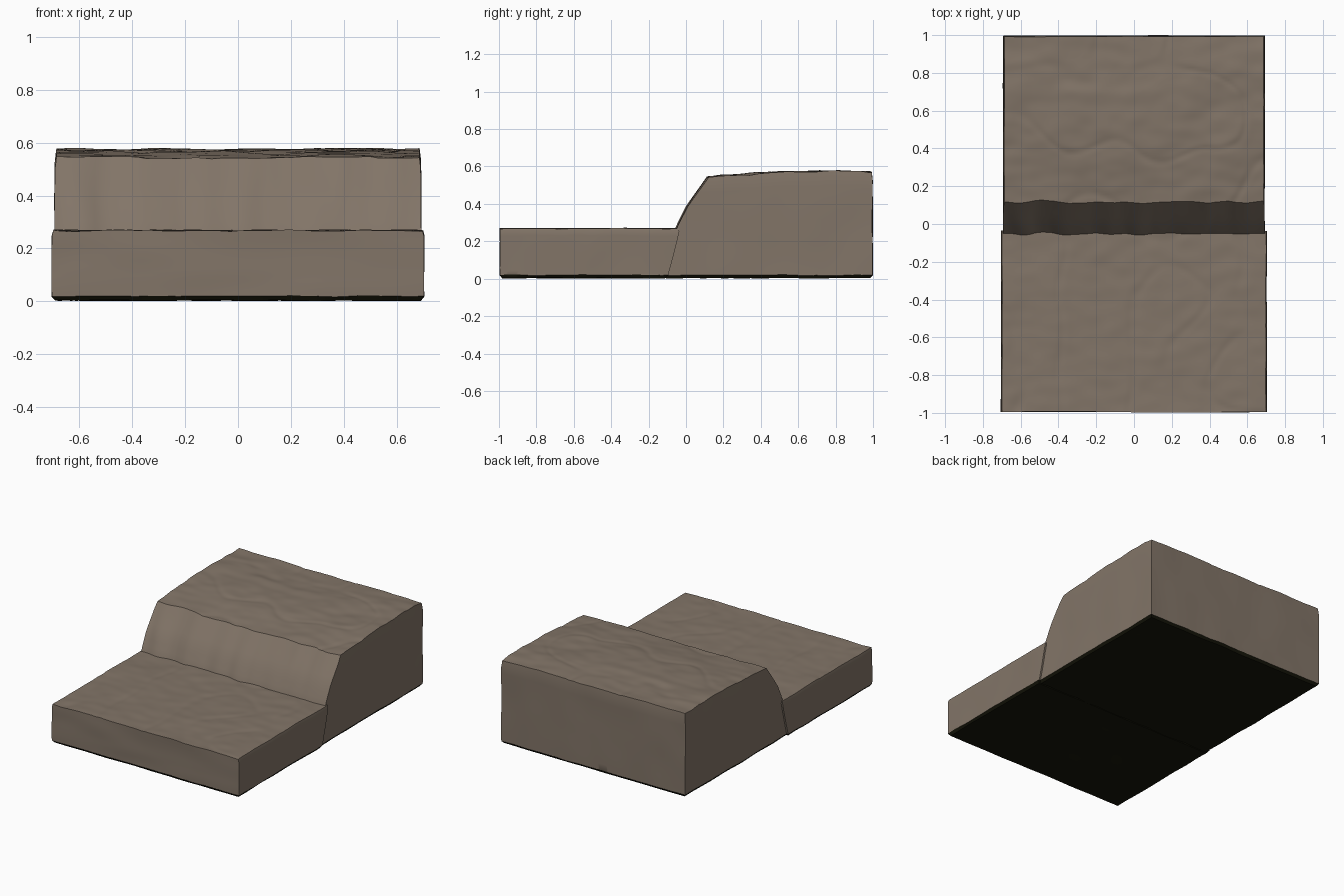
import bpy
import bmesh
import math
from mathutils import Vector, noise

cube = bpy.data.objects.get("Cube")
if cube:
    bpy.data.objects.remove(cube, do_unlink=True)


def make_material(name, rgb):
    mat = bpy.data.materials.new(name)
    mat.use_nodes = True
    mat.diffuse_color = (*rgb, 1)
    bsdf = mat.node_tree.nodes["Principled BSDF"]
    bsdf.inputs["Base Color"].default_value = (*rgb, 1)
    bsdf.inputs["Roughness"].default_value = 0.9
    return mat


earth = make_material("brown earth", (0.225, 0.178, 0.138))
underside = make_material("dark underside", (0.008, 0.008, 0.003))


def interp(points, t):
    """Piecewise linear curve through (t, value) points."""
    for (a, va), (b, vb) in zip(points, points[1:]):
        if t <= b:
            return va + (vb - va) * max(0, t - a) / (b - a)
    return points[-1][1]


def bumps(x, y, freq, seed):
    return noise.noise(Vector((x * freq, y * freq, seed)))


def ground_bumps(x, y, amp, seed):
    """Broad swells with a few shallow creases."""
    swell = bumps(x, y, 4, seed) + 0.5 * bumps(x, y * 1.5, 9, seed + 3)
    crease = max(0, 0.08 - abs(bumps(x, y, 2.5, seed + 7))) / 0.08
    return amp * (swell - 0.5 * crease)


def flutes(x, z):
    """Vertical ribs worn into the slope."""
    warp = x + 0.03 * bumps(x, z, 4, 5)
    return 0.011 * noise.noise(Vector((warp * 9, z * 1.5, 2))) - 0.012 * abs(
        noise.noise(Vector((warp * 5, z, 8))))


def earth_block(name, nx, ny, nz, place):
    """Closed block: place(u, v, w) maps the unit cube's skin to a point."""
    bm = bmesh.new()
    verts = {}

    def vert(i, j, k):
        if (i, j, k) not in verts:
            verts[i, j, k] = bm.verts.new(place(i / nx, j / ny, k / nz))
        return verts[i, j, k]

    sizes = (nx, ny, nz)
    for axis in range(3):
        a, b = (axis + 1) % 3, (axis + 2) % 3
        for side in (0, sizes[axis]):
            for p in range(sizes[a]):
                for q in range(sizes[b]):
                    corners = []
                    for dp, dq in ((0, 0), (1, 0), (1, 1), (0, 1)):
                        key = [0, 0, 0]
                        key[axis], key[a], key[b] = side, p + dp, q + dq
                        corners.append(vert(*key))
                    bm.faces.new(corners if side else corners[::-1])
    bmesh.ops.recalc_face_normals(bm, faces=bm.faces)
    bm.normal_update()
    for f in bm.faces:
        low = f.calc_center_median().z < 0.03
        f.material_index = 1 if low and f.normal.z < -0.3 else 0
    mesh = bpy.data.meshes.new(name)
    bm.to_mesh(mesh)
    bm.free()
    mesh.materials.append(earth)
    mesh.materials.append(underside)
    obj = bpy.data.objects.new(name, mesh)
    bpy.context.collection.objects.link(obj)
    bpy.ops.object.select_all(action="DESELECT")
    obj.select_set(True)
    bpy.context.view_layer.objects.active = obj
    bpy.ops.object.shade_smooth_by_angle(angle=math.radians(32))


def block_point(u, v, w, half, front, back, top, amp, seed):
    """Point on a block with a rounded foot, wavy walls and a rough top."""
    foot = 0.012 if w == 0 else 0
    lip = 0.005 if w == 1 else 0
    x = (2 * u - 1) * (half - foot - lip)
    y_guess = front(x, top(0) * w) * (1 - v) + back * v
    height = top(y_guess) + ground_bumps(x, y_guess, amp, seed)
    # The first ring sits low, the rest spread evenly up to the top
    rim = 0.02 + 0.006 * bumps(x, y_guess, 7, 11)
    low = 0.004 + 0.004 * bumps(x, y_guess, 5, 4)
    z = interp([(0, low), (1 / 14, rim), (1, height)], w)
    y0 = front(x, z) + foot
    y = y0 + (back - foot - lip - y0) * v
    if u in (0, 1):
        x += 0.004 * bumps(y, z, 4, 20 + u)
    if v == 1:
        y += 0.004 * bumps(x, z, 4, 30)
    return Vector((x, y, z))


# Lower terrace at the front, its back edge tucked under the slope
slope = [(0, -0.12), (0.27, -0.055), (0.39, 0.005), (0.545, 0.115)]


def terrace_point(u, v, w):
    def front(x, z):
        return -0.995 + 0.004 * bumps(x, z * 3, 3, 40)

    p = block_point(u, v, w, 0.703, front, -0.03, lambda y: 0.268, 0.006, 1)
    p.y -= 0.07 * v * (1 - w)
    return p


earth_block("lower_terrace", 90, 64, 14, terrace_point)

# Upper terrace with the fluted slope as its front face
crown = [(0.1, 0.545), (0.3, 0.558), (0.5, 0.572), (0.8, 0.577), (1, 0.57)]


def plateau_point(u, v, w):
    def front(x, z):
        return interp(slope, z) + flutes(x, z) + 0.004

    def top(y):
        return interp(crown, y)

    return block_point(u, v, w, 0.692, front, 0.997, top, 0.008, 15)


earth_block("upper_terrace", 110, 64, 14, plateau_point)
